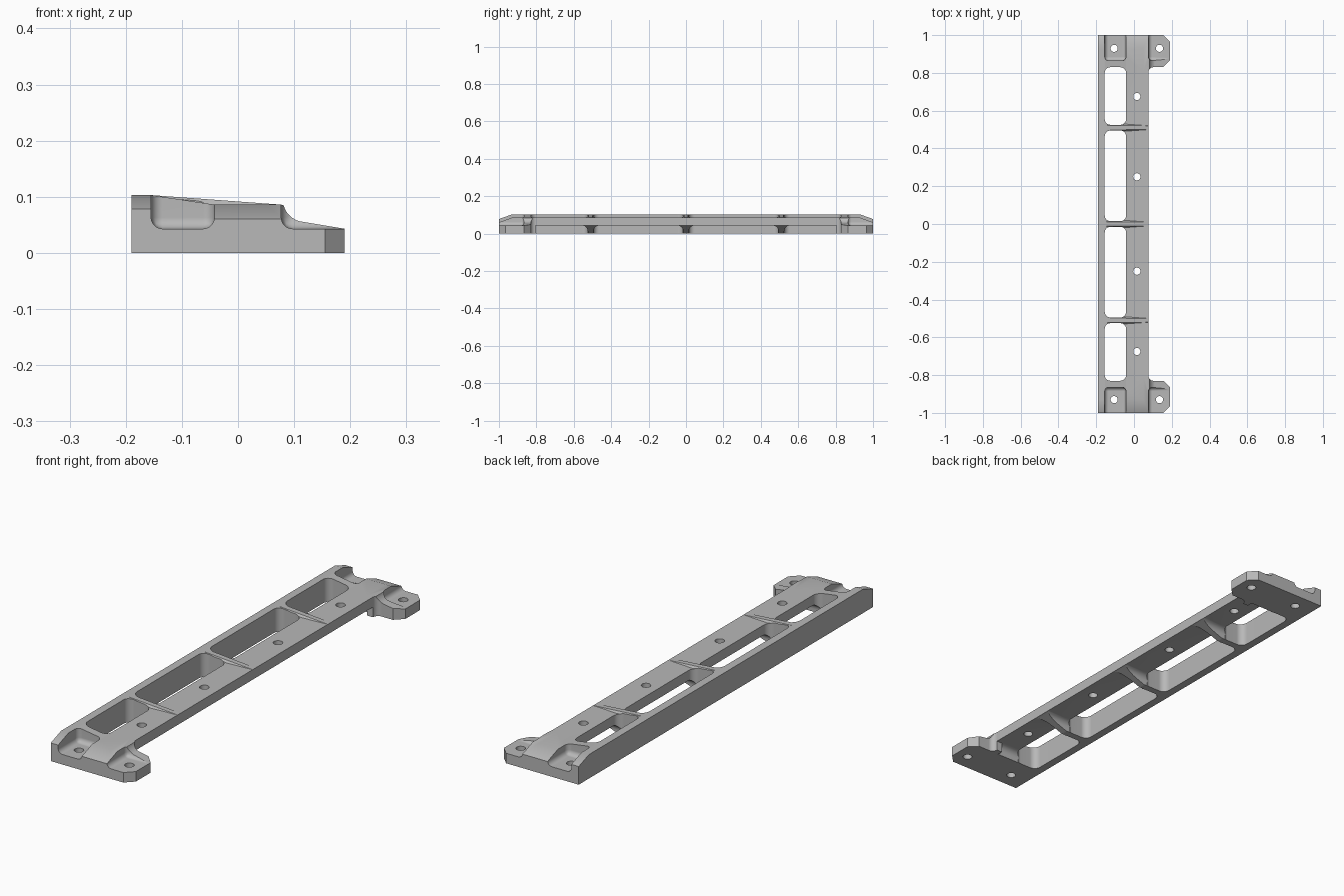
import bpy, bmesh, math

old = bpy.data.objects.get("Cube")
if old:
    bpy.data.objects.remove(old)

grey = bpy.data.materials.new("plain grey")
grey.use_nodes = True
colour = (0.48, 0.48, 0.48, 1)
grey.diffuse_color = colour
grey.node_tree.nodes["Principled BSDF"].inputs["Base Color"].default_value = colour


def finish(bm, name):
    bmesh.ops.recalc_face_normals(bm, faces=bm.faces[:])
    mesh = bpy.data.meshes.new(name)
    bm.to_mesh(mesh)
    bm.free()
    mesh.materials.append(grey)
    ob = bpy.data.objects.new(name, mesh)
    bpy.context.collection.objects.link(ob)
    return ob


def prism(name, axis, pts, lo, hi, round_by=0):
    """Extrude a 2D outline along an axis; optionally round every edge."""
    place = {"x": lambda p, t: (t, p[0], p[1]),
             "y": lambda p, t: (p[0], t, p[1]),
             "z": lambda p, t: (p[0], p[1], t)}[axis]
    bm = bmesh.new()
    a = [bm.verts.new(place(p, lo)) for p in pts]
    b = [bm.verts.new(place(p, hi)) for p in pts]
    bm.faces.new(a)
    bm.faces.new(b)
    for i in range(len(a)):
        j = (i + 1) % len(a)
        bm.faces.new((a[i], a[j], b[j], b[i]))
    if round_by:
        bmesh.ops.bevel(bm, geom=bm.edges[:], offset=round_by, segments=5,
                        profile=0.5, affect="EDGES")
    return finish(bm, name)


def arc(cx, cy, r, start, end, n=6):
    return [(cx + r * math.cos(math.radians(start + (end - start) * i / n)),
             cy + r * math.sin(math.radians(start + (end - start) * i / n)))
            for i in range(n + 1)]


def rounded_rect(x0, x1, y0, y1, r):
    return (arc(x1 - r, y1 - r, r, 0, 90) + arc(x0 + r, y1 - r, r, 90, 180)
            + arc(x0 + r, y0 + r, r, 180, 270) + arc(x1 - r, y0 + r, r, 270, 360))


def box(x0, x1, y0, y1):
    return [(x0, y0), (x1, y0), (x1, y1), (x0, y1)]


def combine(target, tool, operation):
    mod = target.modifiers.new("combine", "BOOLEAN")
    mod.operation = operation
    mod.solver = "EXACT"
    mod.object = tool
    bpy.context.view_layer.objects.active = target
    bpy.ops.object.modifier_apply(modifier=mod.name)
    bpy.data.objects.remove(tool)


WALL, OUT, IN, EDGE = -0.155, -0.19, -0.042, 0.077
TOP, DECK, FLOOR = 0.103, 0.086, 0.043

# Main rail: tall outer wall sloping down to a flat deck
rail = prism("mounting_rail", "y",
             [(OUT, 0), (EDGE, 0), (EDGE, DECK), (IN, DECK), (WALL, TOP), (OUT, TOP)], -1, 1)


def add(tool):
    combine(rail, tool, "UNION")


def cut(tool):
    combine(rail, tool, "DIFFERENCE")


# Sloping gussets over the deck, flared at their base
for y in (-0.51, 0, 0.51):
    bm = bmesh.new()
    for s in (-1, 1):
        for x, w, z in ((-0.17, 0.012, TOP), (WALL, 0.012, TOP), (EDGE, 0.01, DECK),
                        (-0.17, 0.028, DECK), (-0.17, 0.028, 0.07), (EDGE, 0.012, 0.07)):
            bm.verts.new((x, y + s * w, z))
    bmesh.ops.convex_hull(bm, input=bm.verts[:])
    add(finish(bm, "gusset"))

# Windows through the rail, and the raised underside of each bay
for y0, y1 in ((-0.83, -0.525), (-0.495, -0.015), (0.015, 0.495), (0.525, 0.83)):
    cut(prism("window", "z", rounded_rect(WALL, IN, y0, y1, 0.03), -0.1, 0.3))
    r = 0.03
    under = ([(y0, -0.1), (y1, -0.1)] + arc(y1 - r, FLOOR - r, r, 0, 90)
             + arc(y0 + r, FLOOR - r, r, 90, 180))
    cut(prism("bay", "x", under, -0.06, 0.2))

# Ribs taper upward beneath the deck
cut(prism("rib_taper", "y", [(-0.07, -0.01), (0.1, -0.01), (0.1, 0.0513)], -0.6, 0.6))

for s in (-1, 1):
    # Foot with clipped corners and a curved fin along its inner side
    outline = [(0.05, 1), (0.155, 1), (0.19, 0.965), (0.19, 0.865), (0.155, 0.83)]
    outline += arc(0.102, 0.805, 0.025, 90, 180) + [(0.05, 0.805)]
    foot = prism("foot", "z", [(x, s * y) for x, y in outline], 0, DECK)
    curve = [(EDGE, DECK)] + arc(0.12, 0.095, 0.04, 195, 255) + [(0.19, FLOOR), (0.3, 0.03)]
    combine(foot, prism("fin_curve", "y", curve + [(0.3, 0.2), (EDGE, 0.2)], -1.2, 1.2),
            "DIFFERENCE")
    add(foot)
    # Pockets around the screw holes
    for x0, x1 in ((WALL, IN), (EDGE, 0.4)):
        y0, y1 = sorted((s * 0.865, s * 1.2))
        cut(prism("pocket", "z", box(x0, x1, y0, y1), FLOOR, 0.3, 0.02))
    # Sloped ends on wall and deck
    for x0, x1, low, high in ((-0.3, -0.1, 0.078, TOP), (-0.1, 0.3, 0.06, DECK)):
        slope = [(s * 0.93, high), (s * 1.0, low), (s * 1.1, low - 0.036),
                 (s * 1.1, 0.2), (s * 0.93, 0.2)]
        cut(prism("end_slope", "x", slope, x0, x1))

# Screw holes
holes = [(x, s * y) for s in (-1, 1)
         for x, y in ((-0.105, 0.93), (0.135, 0.93), (0.015, 0.25), (0.015, 0.675))]
for x, y in holes:
    cut(prism("hole", "z", arc(x, y, 0.019, 0, 345, 23), -0.1, 0.3))

# Smooth fillets, crisp edges
bpy.ops.object.select_all(action="DESELECT")
rail.select_set(True)
bpy.context.view_layer.objects.active = rail
bpy.ops.object.shade_smooth_by_angle(angle=math.radians(25))
weighted = rail.modifiers.new("weighted normals", "WEIGHTED_NORMAL")
weighted.keep_sharp = True
